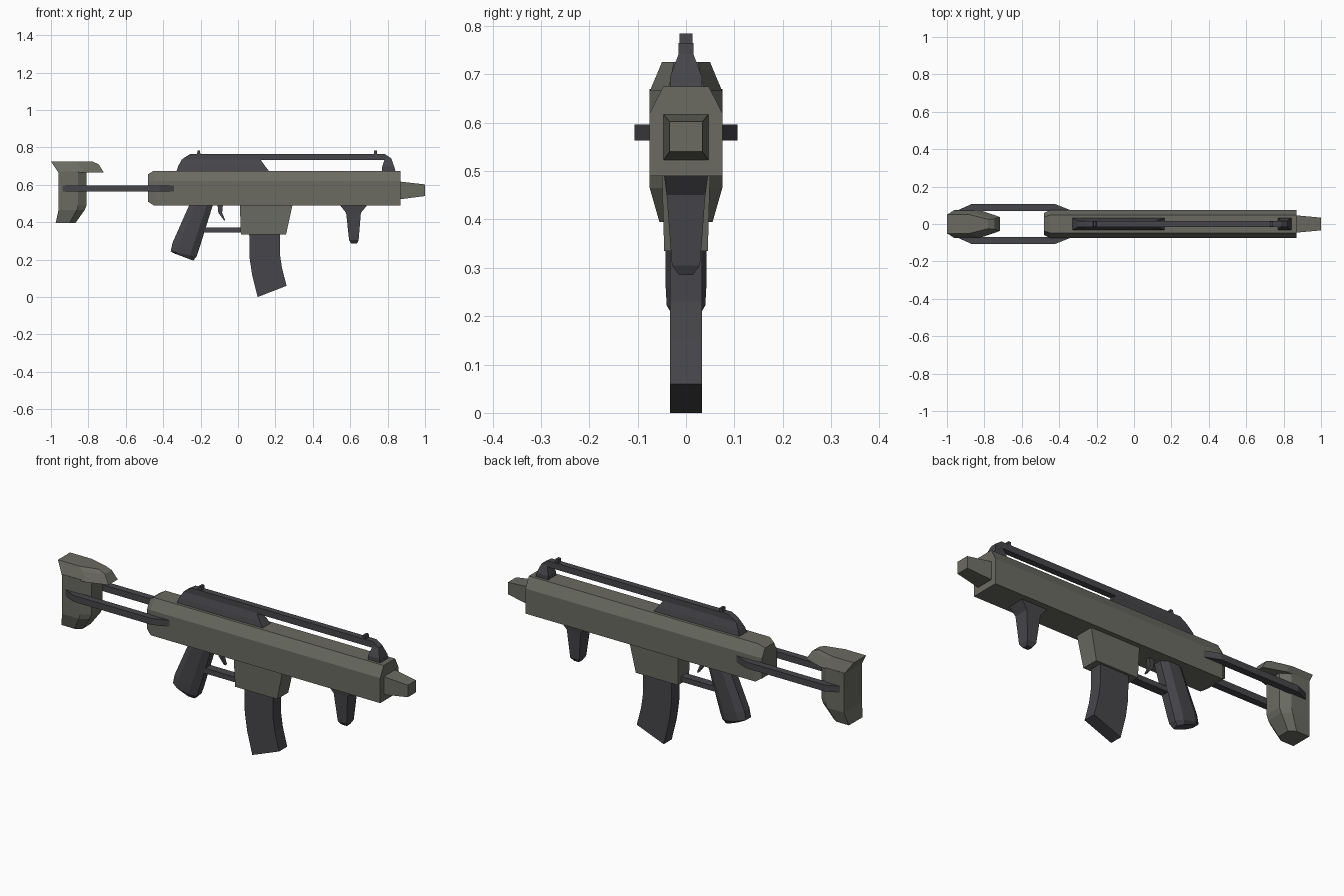
import bpy, bmesh

cube = bpy.data.objects.get("Cube")
if cube:
    bpy.data.objects.remove(cube, do_unlink=True)


def material(name, color):
    m = bpy.data.materials.new(name)
    m.use_nodes = True
    m.diffuse_color = (*color, 1)
    m.node_tree.nodes["Principled BSDF"].inputs["Base Color"].default_value = (*color, 1)
    return m


OLIVE = material("olive_grey", (0.145, 0.147, 0.122))
DARK = material("dark_grey", (0.062, 0.060, 0.068))


def loft(name, rings, mat):
    """Skin a list of equal-length closed rings and cap both ends."""
    bm = bmesh.new()
    loops = [[bm.verts.new(p) for p in ring] for ring in rings]
    n = len(loops[0])
    for a, b in zip(loops, loops[1:]):
        for i in range(n):
            j = (i + 1) % n
            bm.faces.new((a[i], a[j], b[j], b[i]))
    bm.faces.new(loops[0])
    bm.faces.new(loops[-1])
    bmesh.ops.recalc_face_normals(bm, faces=bm.faces)
    mesh = bpy.data.meshes.new(name)
    bm.to_mesh(mesh)
    bm.free()
    mesh.materials.append(mat)
    obj = bpy.data.objects.new(name, mesh)
    bpy.context.collection.objects.link(obj)
    return obj


def stack(name, layers, mat, back=0, front=0, nose=0.5):
    """Loft upright layers (x0, z0, x1, z1, half_width); back and front are
    the share of the length over which the ends narrow to nose."""
    rings = []
    for x0, z0, x1, z1, w in layers:
        half = []
        if back:
            half += [(0, nose), (back, 1)]
        else:
            half += [(0, 1)]
        if front:
            half += [(1 - front, 1), (1, nose)]
        else:
            half += [(1, 1)]
        outline = half + [(t, -k) for t, k in reversed(half)]
        rings.append([(x0 + (x1 - x0) * t, k * w, z0 + (z1 - z0) * t) for t, k in outline])
    return loft(name, rings, mat)


def level(*rows):
    """Rows (z, x0, x1, half_width) turned into flat layers."""
    return [(x0, z, x1, z, w) for z, x0, x1, w in rows]


# Receiver: six-sided tube with a narrowed rear end
def receiver_ring(x, s):
    half = [(0.075, 0.49), (0.075, 0.62), (0.047, 0.675)]
    outline = half + [(-y, z) for y, z in reversed(half)]
    return [(x, y * s, 0.585 + (z - 0.585) * s) for y, z in outline]


loft("receiver", [receiver_ring(-0.48, 0.8), receiver_ring(-0.45, 1),
                  receiver_ring(0.87, 1)], OLIVE)

# Muzzle: tapered square block
loft("muzzle", [[(x, y * w, z0 if s < 0 else z1)
                 for y, s in ((-1, -1), (1, -1), (1, 1), (-1, 1))]
                for x, w, z0, z1 in ((0.86, 0.047, 0.522, 0.618),
                                     (1.0, 0.034, 0.54, 0.602))], OLIVE)

# Shoulder stock: butt plate column and cheek rest
stack("stock_butt", level((0.395, -0.975, -0.87, 0.055), (0.465, -0.96, -0.82, 0.075),
                          (0.49, -0.96, -0.81, 0.075), (0.67, -0.96, -0.81, 0.075)),
      OLIVE, front=0.3, nose=0.6)
stack("stock_cheek_rest", level((0.665, -0.96, -0.717, 0.075), (0.71, -0.99, -0.745, 0.056),
                                (0.725, -1.0, -0.78, 0.05)),
      OLIVE, front=0.45, nose=0.5)

# Stock rods on both sides
for side, label in ((1, "left"), (-1, "right")):
    outline = [(-0.95, 0.07), (-0.87, 0.106), (-0.42, 0.106), (-0.33, 0.07)]
    loft(label + "_stock_rod", [[(x, side * y, z) for x, y in outline]
                                for z in (0.563, 0.596)], DARK)

# Top carry rail with a rear base, a front post and two sights
stack("rail_rear_base", level((0.67, -0.33, 0.168, 0.033), (0.70, -0.32, 0.145, 0.027),
                              (0.735, -0.30, 0.12, 0.016)), DARK)
stack("rail_bar", level((0.732, -0.303, 0.823, 0.016), (0.742, -0.292, 0.818, 0.016),
                        (0.765, -0.255, 0.785, 0.016)), DARK)
stack("rail_front_post", level((0.67, 0.77, 0.842, 0.033), (0.695, 0.77, 0.836, 0.033),
                               (0.74, 0.785, 0.82, 0.016)), DARK)
for label, x in (("rear", -0.21), ("front", 0.735)):
    stack(label + "_sight", level((0.76, x - 0.009, x + 0.009, 0.013),
                                  (0.784, x - 0.007, x + 0.007, 0.013)), DARK)

# Pistol grip, leaning back with chamfered edges
stack("pistol_grip", [(-0.257, 0.5, -0.132, 0.5, 0.042), (-0.35, 0.29, -0.21, 0.25, 0.042),
                      (-0.36, 0.245, -0.222, 0.215, 0.04), (-0.345, 0.235, -0.24, 0.195, 0.03)],
      DARK, back=0.25, front=0.25)

# Trigger and guard
stack("trigger", level((0.41, -0.075, -0.068, 0.008), (0.45, -0.105, -0.085, 0.01),
                       (0.5, -0.11, -0.08, 0.01)), DARK)
stack("trigger_guard", level((0.345, -0.2, 0.03, 0.022), (0.372, -0.2, 0.03, 0.022)), DARK)

# Magazine well and curved magazine
stack("magazine_well", level((0.335, 0.015, 0.257, 0.045), (0.495, 0.01, 0.292, 0.05)), OLIVE)
stack("magazine", [(0.105, 0.0, 0.26, 0.06, 0.033), (0.075, 0.12, 0.235, 0.155, 0.033),
                   (0.062, 0.21, 0.224, 0.23, 0.033), (0.06, 0.34, 0.224, 0.34, 0.033)], DARK)

# Fore grip with a flared top and a blunt tip
stack("fore_grip", level((0.285, 0.605, 0.635, 0.014), (0.305, 0.594, 0.645, 0.029),
                         (0.45, 0.578, 0.657, 0.04), (0.495, 0.542, 0.694, 0.046)), DARK)
